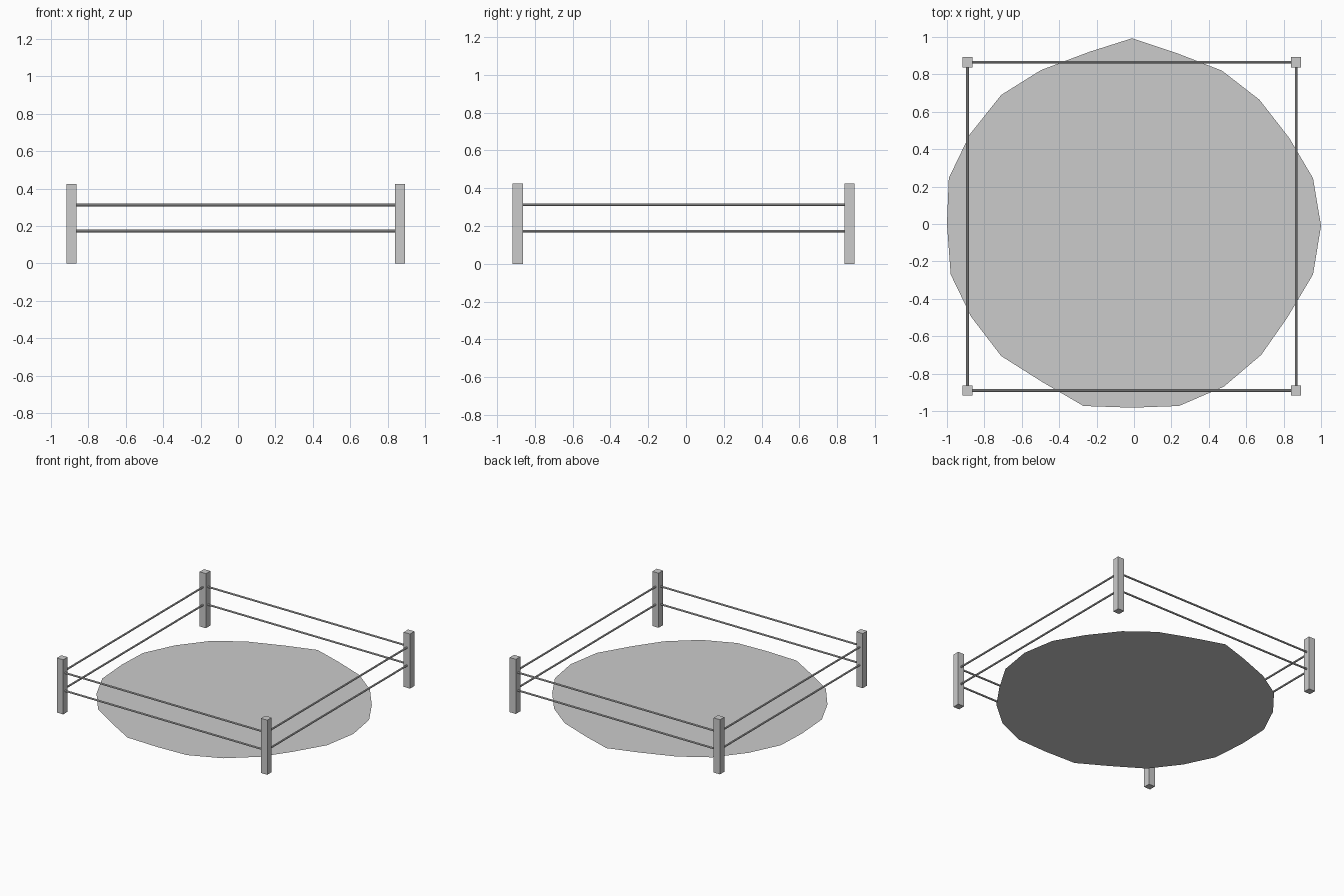
import bpy, bmesh
from mathutils import Vector

if "Cube" in bpy.data.objects:
    bpy.data.objects.remove(bpy.data.objects["Cube"])

X0, X1, Y0, Y1 = -0.89, 0.867, -0.89, 0.865   # post centre lines
POST, HEIGHT = 0.054, 0.425


def finish(name, bm):
    me = bpy.data.meshes.new(name)
    bm.to_mesh(me)
    bm.free()
    ob = bpy.data.objects.new(name, me)
    bpy.context.collection.objects.link(ob)
    return ob


def post(name, x, y):
    bm = bmesh.new()
    bmesh.ops.create_cube(bm, size=1)
    bmesh.ops.scale(bm, vec=(POST, POST, HEIGHT), verts=bm.verts)
    bmesh.ops.translate(bm, vec=(x, y, HEIGHT / 2), verts=bm.verts)
    return finish(name, bm)


def rail(name, a, b, radius=0.007):
    a, b = Vector(a), Vector(b)
    d = b - a
    bm = bmesh.new()
    bmesh.ops.create_cone(bm, cap_ends=True, segments=8, radius1=radius,
                          radius2=radius, depth=d.length)
    bmesh.ops.rotate(bm, matrix=d.to_track_quat('Z', 'Y').to_matrix(), verts=bm.verts)
    bmesh.ops.translate(bm, vec=(a + b) / 2, verts=bm.verts)
    return finish(name, bm)


# Irregular flat ground patch
outline = [(-.01, .993), (.225, .915), (.47, .82), (.67, .665), (.83, .46), (.957, .245),
           (1, -.01), (.957, -.27), (.82, -.5), (.68, -.7), (.48, -.87), (.24, -.973),
           (-.01, -.982), (-.27, -.973), (-.49, -.845), (-.71, -.706), (-.87, -.497),
           (-.98, -.27), (-1, 0), (-.99, .246), (-.877, .48), (-.71, .69),
           (-.497, .823), (-.24, .92)]
bm = bmesh.new()
face = bm.faces.new([bm.verts.new((x, y, 0)) for x, y in outline])
face.normal_update()
if face.normal.z < 0:
    face.normal_flip()
finish("ground_patch", bm)

# Corner posts and two rails along each side
corners = [("front_left", X0, Y0), ("front_right", X1, Y0),
           ("back_right", X1, Y1), ("back_left", X0, Y1)]
sides = ["front", "right", "back", "left"]
for i, (name, x, y) in enumerate(corners):
    post(name + "_post", x, y)
    _, nx, ny = corners[(i + 1) % 4]
    for level, z in (("lower", 0.173), ("upper", 0.312)):
        rail(f"{sides[i]}_{level}_rail", (x, y, z), (nx, ny, z))
